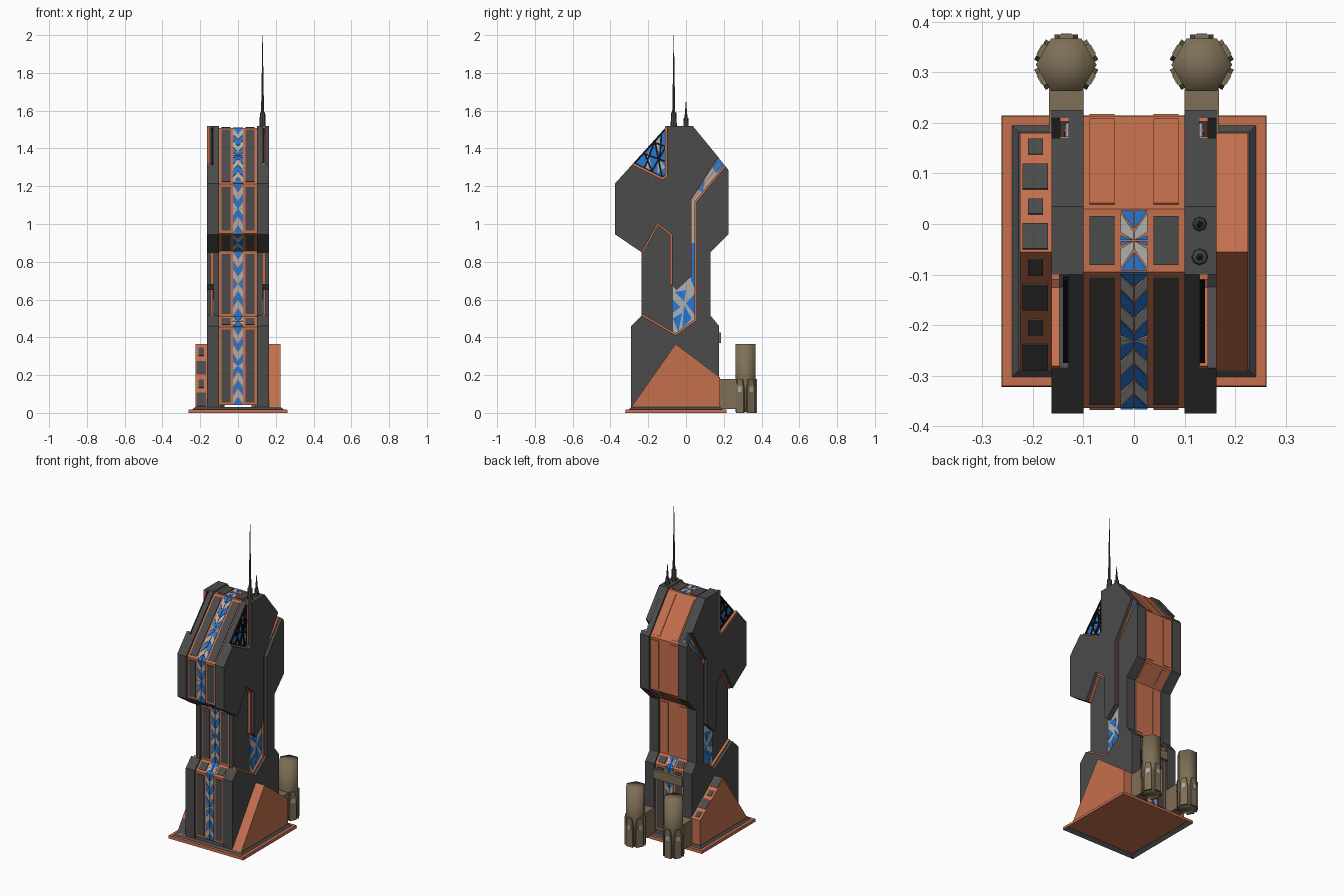
import bpy, bmesh, math
from mathutils import Matrix, Vector

cube = bpy.data.objects.get("Cube")
if cube:
    bpy.data.objects.remove(cube, do_unlink=True)

GREY, ORANGE, BLUE, WHITE, TAN, BLACK = range(6)
mats = []
for mat_name, rgb in (("dark grey", (.07, .07, .07)), ("burnt orange", (.56, .16, .075)),
                      ("glass blue", (.016, .19, .68)), ("pale grey", (.43, .43, .43)),
                      ("tan metal", (.21, .16, .095)), ("black", (.006, .006, .008))):
    m = bpy.data.materials.new(mat_name)
    m.use_nodes = True
    m.diffuse_color = (*rgb, 1)
    m.node_tree.nodes["Principled BSDF"].inputs["Base Color"].default_value = (*rgb, 1)
    mats.append(m)


def finish(name, bm):
    bmesh.ops.recalc_face_normals(bm, faces=bm.faces[:])
    me = bpy.data.meshes.new(name)
    bm.to_mesh(me)
    bm.free()
    for m in mats:
        me.materials.append(m)
    ob = bpy.data.objects.new(name, me)
    bpy.context.scene.collection.objects.link(ob)
    return ob


def prism(bm, pts, vec, mat):
    """Extrude a flat polygon along vec."""
    pts = [Vector(p) for p in dict.fromkeys(tuple(p) for p in pts)]
    if len(pts) < 3:
        return
    a = [bm.verts.new(p) for p in pts]
    b = [bm.verts.new(p + Vector(vec)) for p in pts]
    faces = [bm.faces.new(a), bm.faces.new(b[::-1])]
    for i in range(len(a)):
        j = (i + 1) % len(a)
        faces.append(bm.faces.new((a[i], b[i], b[j], a[j])))
    for f in faces:
        f.material_index = mat


def slab(bm, yz, x0, x1, mat):
    prism(bm, [(x0, y, z) for y, z in yz], (x1 - x0, 0, 0), mat)


def box(bm, x0, x1, y0, y1, z0, z1, mat):
    slab(bm, [(y0, z0), (y1, z0), (y1, z1), (y0, z1)], x0, x1, mat)


def offset(line, d, closed=False):
    """Shift a 2D line to its right by d with mitred corners."""
    out, n = [], len(line)
    for i in range(n):
        p = Vector(line[i])
        dirs = []
        if closed or i > 0:
            dirs.append((p - Vector(line[i - 1])).normalized())
        if closed or i < n - 1:
            dirs.append((Vector(line[(i + 1) % n]) - p).normalized())
        ns = [Vector((t.y, -t.x)) for t in dirs]
        m = sum(ns, Vector((0, 0))).normalized()
        out.append(tuple(p + m * d / max(m.dot(ns[0]), .4)))
    return out


def trim(bm, line, x0, x1, w=.01):
    slab(bm, line + offset(line, w)[::-1], x0, x1, ORANGE)


def bar(bm, p, q, w, x0, x1, mat):
    p, q = Vector(p), Vector(q)
    n = (q - p).normalized().orthogonal() * w / 2
    slab(bm, [tuple(v) for v in (p + n, q + n, q - n, p - n)], x0, x1, mat)


# Outline of the tower seen from the side, front edge first
outline = [(-.29, .03), (-.29, .46), (-.235, .515), (-.235, .85), (-.375, .945),
           (-.375, 1.215), (-.1, 1.52), (.035, 1.52), (.225, 1.285), (.225, .945),
           (.13, .85), (.13, .515), (.175, .46), (.175, .03)]
notch = [(-.285, 1.315), (-.125, 1.235), (-.1, 1.25), (-.1, 1.52)]
tongue = [(.17, 1.355), (.025, 1.13), (.025, .72), (-.05, .65), (-.075, .68),
          (-.075, .945), (-.15, 1.005), (-.235, .85)]
channel = [(-.235, .515), (-.055, .41), (.055, .49), (.055, 1.115), (.21, 1.305)]
head = [(-.375, .945), (-.375, 1.215)] + notch + [(.035, 1.52)] + tongue
lower = outline[:2] + channel + outline[8:]

# Central spine with inset panels and a chevron light strip
bm = bmesh.new()
core = offset(outline, .011, True)
slab(bm, core, -.1, .1, ORANGE)


def panel(seg, pts, mat, thick=.004):
    p, q = Vector(core[seg]), Vector(core[seg + 1])
    d = (q - p).normalized()
    prism(bm, [(x, *(p + d * t)) for x, t in pts], (0, -d.y * thick, d.x * thick), mat)


for seg in range(13):
    length = (Vector(core[seg + 1]) - Vector(core[seg])).length
    plain = 7 <= seg <= 10
    e = min(.014, length * .2)
    for s in (-1, 1):
        panel(seg, [(s * .039, e), (s * .088, e), (s * .088, length - e), (s * .039, length - e)],
              ORANGE if plain else GREY)
        if plain:
            continue
        half, step, slant = length / 2, .045, .038
        for k in range(int((half + slant) / step) + 1):
            t0 = k * step - slant
            t1 = t0 + step - .006
            clamp = lambda t: max(.003, min(half - .001, t))
            quad = [(.001, clamp(t0 + slant)), (.027, clamp(t0)),
                    (.027, clamp(t1)), (.001, clamp(t1 + slant))]
            if quad[1][1] == quad[2][1] and quad[0][1] == quad[3][1]:
                continue
            colour = WHITE if k % 2 else BLUE
            panel(seg, [(s * x, t) for x, t in quad], colour, .003)
            panel(seg, [(s * x, length - t) for x, t in quad], colour, .003)
finish("central_spine", bm)

# Side walls, their raised outer plates and the recess trim
for s, side in ((1, "left"), (-1, "right")):
    bm = bmesh.new()
    slab(bm, outline, s * .1, s * .13, GREY)
    slab(bm, head, s * .13, s * .163, GREY)
    slab(bm, lower, s * .13, s * .163, GREY)
    finish(side + "_side_wall", bm)

    bm = bmesh.new()
    inner, outer = s * .13, s * .146
    trim(bm, channel, inner, outer, -.01)
    trim(bm, tongue[4:], inner, outer, -.009)
    trim(bm, tongue[:3], inner, outer, -.004)
    trim(bm, notch, *((inner, outer) if s > 0 else (s * .147, s * .163)), -.01)
    finish(side + "_recess_trim", bm)

    # Faceted glass in the lower pocket and channel
    bm = bmesh.new()
    g0, g1 = s * .13, s * .133
    slab(bm, [(-.07, .69), (-.07, .425), (-.055, .418), (.047, .492), (.047, 1.118), (.2, 1.31),
              (.17, 1.35), (.027, 1.13), (.027, .72)], g0, g1, WHITE)
    blues = [[(-.07, .5), (-.04, .43), (-.02, .53)], [(-.07, .53), (-.03, .56), (-.07, .6)],
             [(-.02, .45), (.03, .5), (-.01, .57)], [(.0, .58), (.045, .52), (.045, .63)],
             [(-.06, .64), (-.01, .59), (.0, .65)], [(.027, .7), (.045, .66), (.045, .9), (.027, .9)],
             [(.14, 1.3), (.16, 1.27), (.2, 1.31), (.17, 1.35)], [(.06, 1.18), (.09, 1.17), (.1, 1.24)]]
    for tri in blues:
        slab(bm, tri, g0, s * .136, BLUE)
    bar(bm, (.035, 1.125), (.185, 1.33), .005, g0, s * .138, ORANGE)
    finish(side + "_pocket_glass", bm)

    # Upper corner window with lattice
    bm = bmesh.new()
    a, b, c, d = (-.272, 1.322), (-.107, 1.505), (-.107, 1.258), (-.127, 1.248)
    slab(bm, [a, b, c, d], g0, g1, BLUE)
    for tri in ([(-.22, 1.3), (-.2, 1.39), (-.18, 1.28)], [(-.15, 1.27), (-.15, 1.36), (-.11, 1.3)],
                [(-.17, 1.42), (-.13, 1.47), (-.14, 1.38)]):
        slab(bm, tri, g0, s * .135, WHITE)
    lattice = [(a, b), (b, c), (c, d), (d, a), ((-.22, 1.375), (-.18, 1.28)),
               ((-.22, 1.295), (-.165, 1.44)), ((-.165, 1.44), (-.127, 1.25)),
               ((-.215, 1.37), (-.107, 1.33)), ((-.18, 1.28), (-.107, 1.41)),
               ((-.165, 1.43), (-.107, 1.41)), ((-.13, 1.48), (-.14, 1.33))]
    for p, q in lattice:
        bar(bm, p, q, .009, g0, s * .14, BLACK)
    finish(side + "_corner_window", bm)

    # Sloped buttress, with window plates on one side
    bm = bmesh.new()
    peak, front, back = Vector((-.055, .365)), Vector((-.29, .03)), Vector((.18, .188))
    slab(bm, [front, peak, back, (.18, .03)], s * .16, s * .225, ORANGE)
    if s < 0:
        for end, out in ((front, -1), (back, 1)):
            dirn = (end - peak).normalized()
            n = Vector((-dirn.y, dirn.x)) * out
            scale = abs(dirn.x)
            for i in range(4):
                h = (.015, .025)[i % 2 if out < 0 else 1 - i % 2]
                mid = peak + dirn * (abs(.03 + i * .059) / scale)
                p, q = mid - dirn * h / scale, mid + dirn * h / scale
                x0, x1 = -.195 - h, -.195 + h
                prism(bm, [(x0, *p), (x1, *p), (x1, *q), (x0, *q)], (0, *(n * .003)), GREY)
    finish(side + "_buttress", bm)

    # Storage tank with armour plates and a link to the tower
    bm = bmesh.new()
    cx, cy = s * .134, .315
    bmesh.ops.create_cone(bm, cap_ends=True, cap_tris=True, segments=6, radius1=.06, radius2=.06,
                          depth=.36, matrix=Matrix.Translation((cx, cy, .185)) @ Matrix.Rotation(math.pi / 6, 4, 'Z'))
    for f in bm.faces:
        f.material_index = TAN
        f.smooth = True
    finish(side + "_tank", bm)
    bm = bmesh.new()
    for deg in (90, 30, 150, -30, 210):
        n = Vector((math.cos(math.radians(deg)), math.sin(math.radians(deg)), 0))
        t = Vector((-n.y, n.x, 0))
        o = Vector((cx, cy, 0)) + n * .05
        shape = [(-.023, 0), (.023, 0), (.023, .13), (.014, .18), (-.014, .18), (-.023, .13)]
        prism(bm, [o + t * u + Vector((0, 0, z)) for u, z in shape], n * .01, TAN)
        prism(bm, [o + n * .01 + t * u + Vector((0, 0, z)) for u, z in
                   ((-.01, .11), (.01, .11), (.01, .14), (-.01, .14))], n * .002, WHITE)
    box(bm, s * .1, s * .168, .17, .268, .02, .18, TAN)
    finish(side + "_tank_plates", bm)

# Lintel over the rear entrance
bm = bmesh.new()
box(bm, -.1, .1, .16, .185, .37, .425, TAN)
finish("rear_lintel", bm)

# Tapered foundation, hollowed underneath
bm = bmesh.new()
low = [bm.verts.new(p) for p in ((-.262, -.322, 0), (.262, -.322, 0), (.262, .215, 0), (-.262, .215, 0))]
top = [bm.verts.new(p) for p in ((-.228, -.29, .03), (.228, -.29, .03), (.228, .182, .03), (-.228, .182, .03))]
bm.faces.new(top)
for i in range(4):
    j = (i + 1) % 4
    bm.faces.new((low[i], low[j], top[j], top[i]))
under = bm.faces.new(low[::-1])
under.material_index = ORANGE
bmesh.ops.inset_region(bm, faces=[under], thickness=.035)
rim = bmesh.ops.inset_region(bm, faces=[under], thickness=.002)
for v in under.verts:
    v.co.z = .018
finish("foundation", bm)

# Roof antennas
for name, y, rings in (("tall_antenna", -.065, ((1.51, .017), (1.59, .014), (1.592, .008), (1.75, .005), (2.0, .001))),
                       ("short_antenna", 0, ((1.51, .015), (1.56, .012), (1.562, .008), (1.65, .001)))):
    bm = bmesh.new()
    for (z0, r0), (z1, r1) in zip(rings, rings[1:]):
        bmesh.ops.create_cone(bm, cap_ends=True, segments=8, radius1=r0, radius2=r1, depth=z1 - z0,
                              matrix=Matrix.Translation((.13, y, (z0 + z1) / 2)))
    finish(name, bm)
